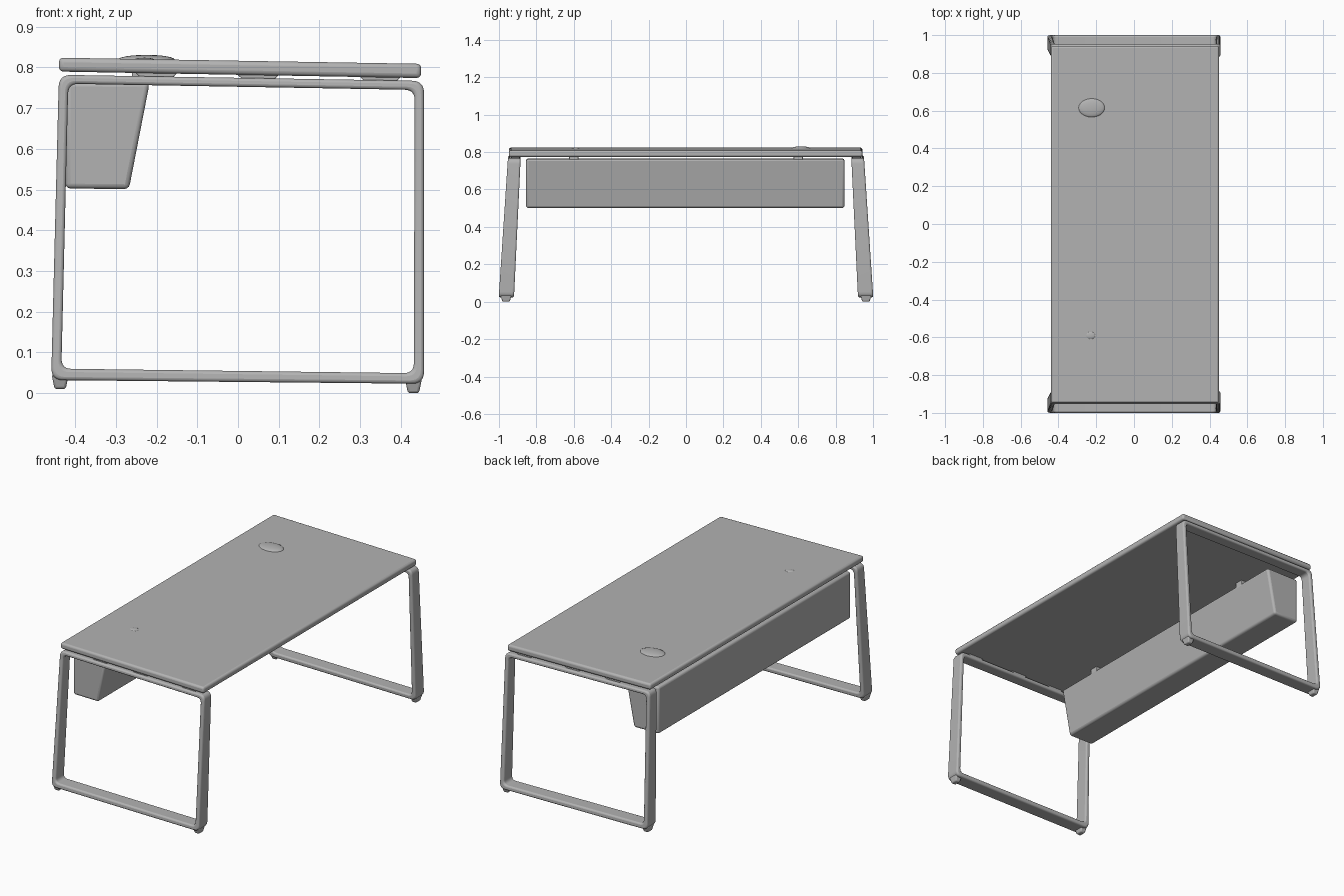
import bpy, bmesh, math
from mathutils import Vector

if "Cube" in bpy.data.objects:
    bpy.data.objects.remove(bpy.data.objects["Cube"], do_unlink=True)

grey = bpy.data.materials.new("plain grey")
grey.use_nodes = True
COLOUR = (0.45, 0.45, 0.45, 1)
grey.diffuse_color = COLOUR
grey.node_tree.nodes["Principled BSDF"].inputs["Base Color"].default_value = COLOUR


def finish(name, bm, bevel=0.0, segments=3):
    """Turn a bmesh into a smooth shaded, softly bevelled object."""
    bmesh.ops.recalc_face_normals(bm, faces=bm.faces)
    mesh = bpy.data.meshes.new(name)
    bm.to_mesh(mesh)
    bm.free()
    obj = bpy.data.objects.new(name, mesh)
    bpy.context.collection.objects.link(obj)
    mesh.materials.append(grey)
    if bevel:
        mod = obj.modifiers.new("soft edges", "BEVEL")
        mod.width, mod.segments = bevel, segments
        mod.limit_method, mod.angle_limit = "ANGLE", math.radians(40)
    bpy.ops.object.select_all(action="DESELECT")
    obj.select_set(True)
    bpy.context.view_layer.objects.active = obj
    bpy.ops.object.shade_smooth_by_angle(angle=math.radians(40))
    return obj


def prism(name, profile, y0, y1, bevel):
    """Extrude an x-z profile along y."""
    bm = bmesh.new()
    rings = [[bm.verts.new((x, y, z)) for x, z in profile] for y in (y0, y1)]
    n = len(profile)
    for i in range(n):
        j = (i + 1) % n
        bm.faces.new((rings[0][i], rings[0][j], rings[1][j], rings[1][i]))
    for ring in rings:
        bm.faces.new(ring)
    return finish(name, bm, bevel)


def rounded(corners, radius, steps=6):
    """Round the corners of a closed x-z outline."""
    pts = []
    for i, c in enumerate(corners):
        c = Vector(c)
        a = c + (Vector(corners[i - 1]) - c).normalized() * radius
        b = c + (Vector(corners[(i + 1) % len(corners)]) - c).normalized() * radius
        for s in range(steps + 1):
            t = s / steps
            pts.append(a * (1 - t) ** 2 + c * 2 * t * (1 - t) + b * t * t)
    return pts


def leg_y(z):
    return 0.96 - 0.057 * (z - 0.03)


def leg_frame(name, side):
    """Closed loop leg, leaning outward toward the floor."""
    outer = rounded([(-0.44, 0.782), (0.457, 0.767), (0.457, 0.023), (-0.459, 0.032)], 0.03)
    inner = rounded([(-0.417, 0.76), (0.434, 0.745), (0.432, 0.049), (-0.434, 0.06)], 0.025)
    bm = bmesh.new()
    loops = []
    for outline, sign in ((outer, 1), (outer, -1), (inner, -1), (inner, 1)):
        loops.append([bm.verts.new((p.x, side * (leg_y(p.y) + sign * (0.041 - 0.009 * p.y)), p.y))
                      for p in outline])
    n = len(outer)
    for k in range(4):
        a, b = loops[k], loops[(k + 1) % 4]
        for i in range(n):
            j = (i + 1) % n
            bm.faces.new((a[i], a[j], b[j], b[i]))
    finish(name, bm, 0.009)


def foot(name, x, z, side):
    """Small tapered glide under a frame corner."""
    bm = bmesh.new()
    bmesh.ops.create_cube(bm, size=1)
    for v in bm.verts:
        taper = 1 if v.co.z > 0 else 0.65
        v.co = (x + v.co.x * 0.042 * taper, side * 0.962 + v.co.y * 0.06 * taper,
                z + (v.co.z + 0.5) * 0.036)
    finish(name, bm, 0.006)


def dome(name, x, y, z, size):
    """Shallow swelling on the tabletop."""
    bm = bmesh.new()
    bmesh.ops.create_uvsphere(bm, u_segments=24, v_segments=12, radius=1)
    for v in bm.verts:
        v.co = (x + v.co.x * size[0], y + v.co.y * size[1], z + v.co.z * size[2])
    finish(name, bm)


# Tabletop, dipping slightly to one side
prism("tabletop", [(-0.44, 0.79), (0.45, 0.774), (0.45, 0.809), (-0.44, 0.824)], -0.947, 0.943, 0.011)

# Storage tray with a sloping inner wall
prism("tray", [(-0.424, 0.503), (-0.268, 0.501), (-0.217, 0.763), (-0.424, 0.766)], -0.855, 0.847, 0.012)

# Leg frames, feet and spacers at both ends
for side, end in ((-1, "front"), (1, "back")):
    leg_frame(end + "_leg_frame", side)
    foot(end + "_right_foot", -0.437, 0.01, side)
    foot(end + "_left_foot", 0.431, 0.0, side)
    for i, x in enumerate((-0.2, 0.05, 0.35)):
        z = 0.775 - 0.0167 * x
        prism(f"{end}_spacer_{i + 1}", [(x - 0.03, z - 0.012), (x + 0.03, z - 0.012),
              (x + 0.055, z + 0.012), (x - 0.055, z + 0.012)], side * 0.89, side * 0.935, 0.003)
    # Hanger joining tray and tabletop
    prism(end + "_tray_hanger", [(-0.26, 0.75), (-0.222, 0.75), (-0.222, 0.795), (-0.26, 0.795)],
          side * 0.6 - 0.025, side * 0.6 + 0.025, 0.004)

# Slight swellings above the hangers
dome("back_swelling", -0.225, 0.615, 0.819, (0.07, 0.05, 0.012))
dome("front_swelling", -0.23, -0.59, 0.819, (0.025, 0.02, 0.005))
